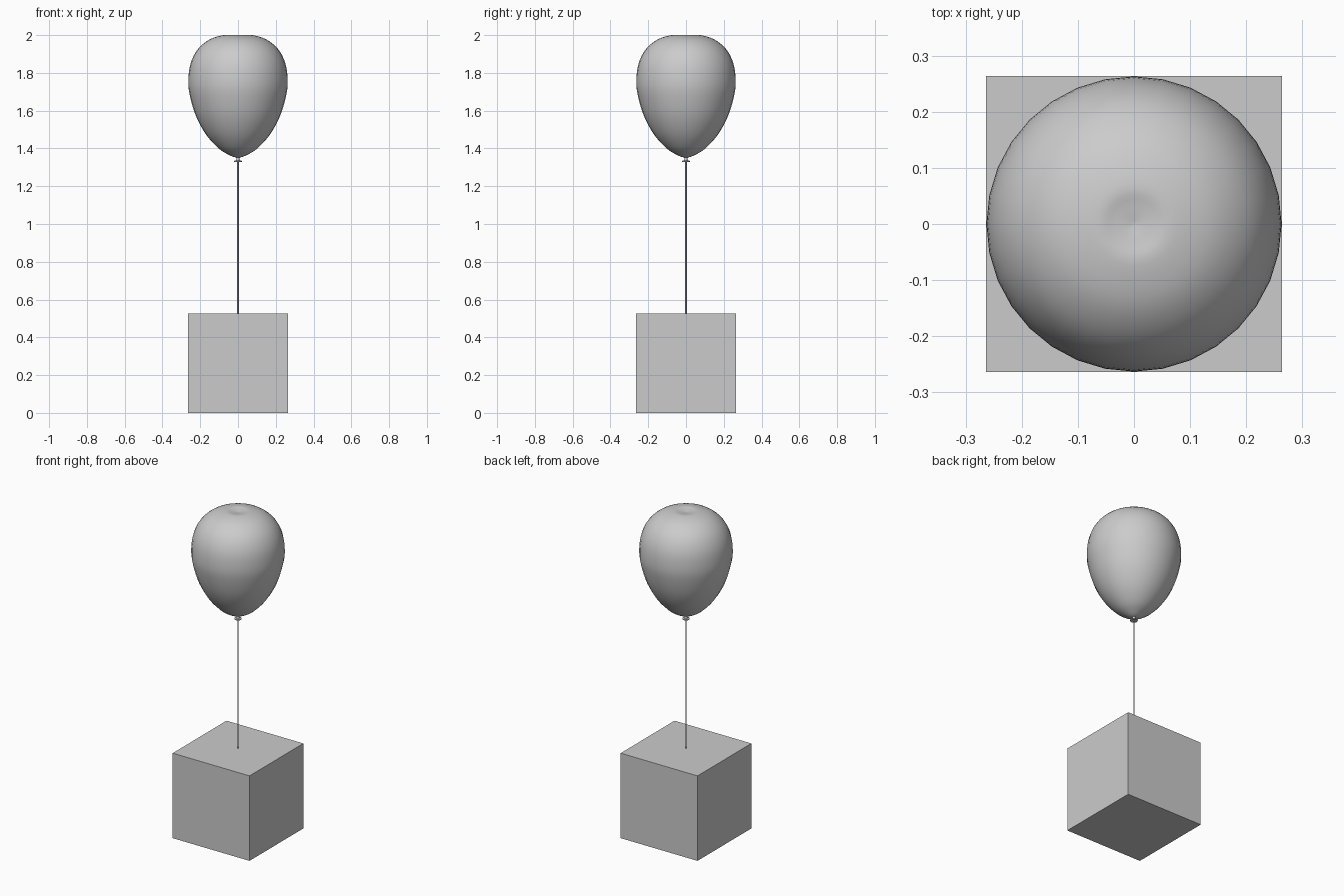
import bpy
import bmesh
from math import radians
from mathutils import Matrix

cube = bpy.data.objects.get("Cube")
if cube:
    bpy.data.objects.remove(cube, do_unlink=True)

GREY = (0.6, 0.6, 0.6, 1)
grey = bpy.data.materials.new("light grey")
grey.use_nodes = True
grey.diffuse_color = GREY
grey.node_tree.nodes["Principled BSDF"].inputs["Base Color"].default_value = GREY


def add_object(name, bm, smooth_angle=None):
    mesh = bpy.data.meshes.new(name)
    bmesh.ops.recalc_face_normals(bm, faces=bm.faces)
    bm.to_mesh(mesh)
    bm.free()
    mesh.materials.append(grey)
    obj = bpy.data.objects.new(name, mesh)
    bpy.context.collection.objects.link(obj)
    if smooth_angle:
        bpy.ops.object.select_all(action="DESELECT")
        obj.select_set(True)
        bpy.context.view_layer.objects.active = obj
        bpy.ops.object.shade_smooth_by_angle(angle=radians(smooth_angle))
    return obj


def lathe(name, profile, sides, smooth_angle):
    """Spin a (radius, height) profile around the z axis."""
    bm = bmesh.new()
    verts = [bm.verts.new((r, 0, z)) for r, z in profile]
    edges = [bm.edges.new(pair) for pair in zip(verts, verts[1:])]
    bmesh.ops.spin(bm, geom=verts + edges, cent=(0, 0, 0), axis=(0, 0, 1),
                   angle=radians(360), steps=sides)
    bmesh.ops.remove_doubles(bm, verts=bm.verts, dist=0.0001)
    return add_object(name, bm, smooth_angle)


def smooth_profile(points, steps=4):
    """Catmull-Rom curve through the profile points."""
    pts = [points[0]] + points + [points[-1]]
    out = []
    for a, b, c, d in zip(pts, pts[1:], pts[2:], pts[3:]):
        for i in range(steps):
            t = i / steps
            out.append(tuple(
                q + t * ((r - p) + t * (2 * p - 5 * q + 4 * r - s
                                        + t * (3 * (q - r) + s - p))) / 2
                for p, q, r, s in zip(a, b, c, d)))
    return out + [points[-1]]


# Square weight block
SIDE = 0.527
block = bmesh.new()
bmesh.ops.create_cube(block, size=SIDE, matrix=Matrix.Translation((0, 0, SIDE / 2)))
add_object("weight_block", block)

# Balloon body with a shallow dimple on the crown
body = [(0.01, 1.352), (0.04, 1.362), (0.1, 1.398), (0.168, 1.472), (0.222, 1.57),
        (0.255, 1.68), (0.263, 1.76), (0.251, 1.85), (0.213, 1.925),
        (0.15, 1.977), (0.075, 2.0), (0.035, 1.997), (0, 1.992)]
lathe("balloon_body", smooth_profile(body), 32, 60)

# Knot and flared lip under the balloon
knot = [(0.011, 1.356), (0.008, 1.345), (0.011, 1.337), (0.021, 1.334),
        (0.021, 1.329), (0.009, 1.33), (0, 1.332)]
lathe("balloon_knot", knot, 16, 40)

# String from the knot to the block
string = [(0, 0.52), (0.004, 0.52), (0.004, 1.34), (0, 1.34)]
lathe("string", string, 8, 50)
